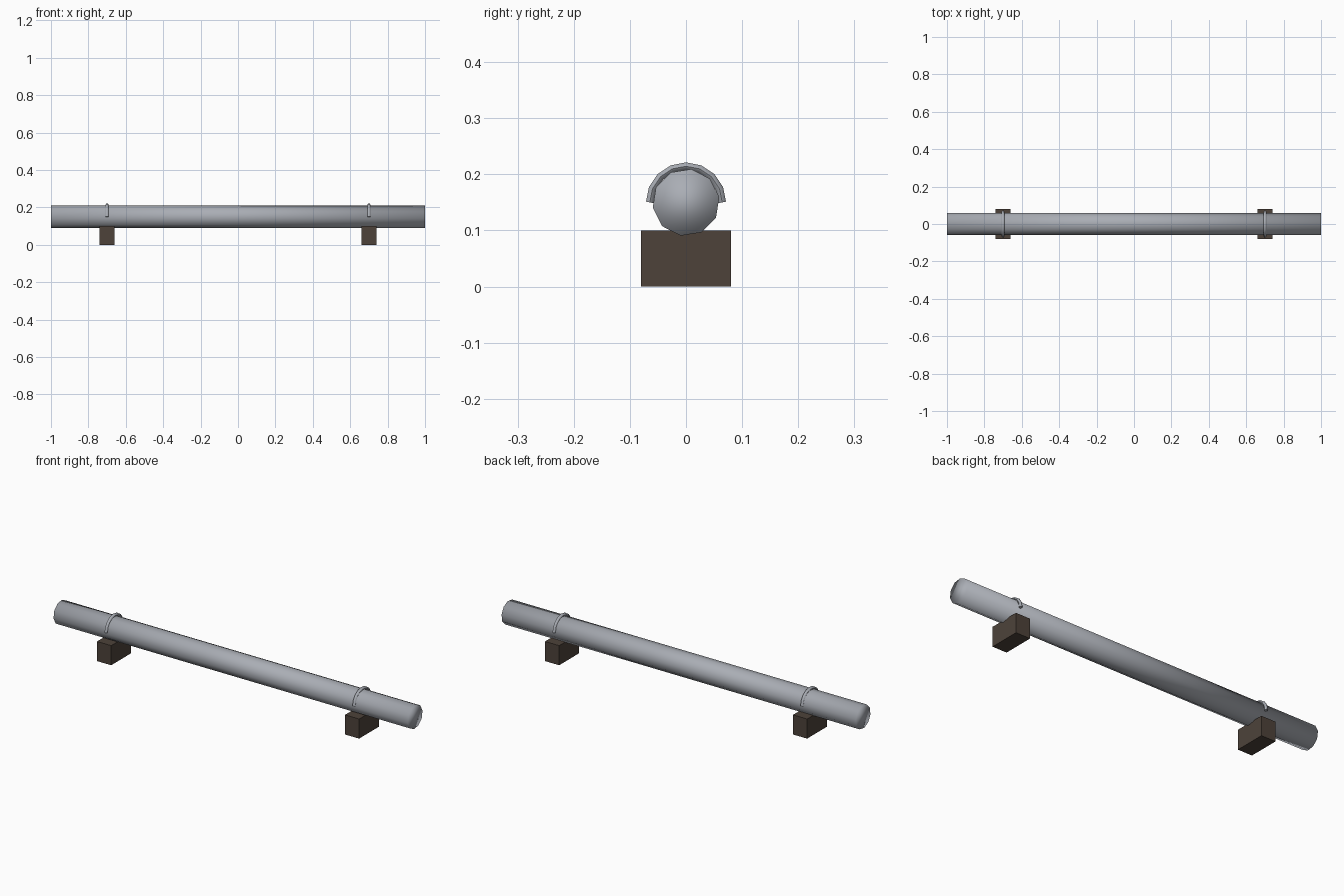
import bpy
from math import pi, cos, sin, radians

cube = bpy.data.objects.get("Cube")
if cube:
    bpy.data.objects.remove(cube, do_unlink=True)


def make_material(name, color):
    mat = bpy.data.materials.new(name)
    mat.use_nodes = True
    mat.diffuse_color = color
    mat.node_tree.nodes["Principled BSDF"].inputs["Base Color"].default_value = color
    return mat


steel = make_material("grey steel", (0.40, 0.42, 0.46, 1))
wood = make_material("dark brown", (0.075, 0.055, 0.042, 1))

PIPE_Z = 0.15
CLAMP_X = 0.70

# Ten-sided pipe, shaded smooth right across its end caps
bpy.ops.mesh.primitive_cylinder_add(vertices=10, radius=0.06, depth=2,
                                    location=(0, 0, PIPE_Z), rotation=(0, pi / 2, 0))
pipe = bpy.context.object
pipe.name = "pipe"
bpy.ops.object.transform_apply(location=False, rotation=True, scale=False)
pipe.rotation_euler.x = radians(9)
bpy.ops.object.transform_apply(location=False, rotation=True, scale=False)
bpy.ops.object.shade_smooth()
pipe.data.materials.append(steel)


def add_support(side, x):
    # Square block under the pipe
    bpy.ops.mesh.primitive_cube_add(size=1, location=(x, 0, 0.05))
    block = bpy.context.object
    block.name = side + "_support_block"
    block.scale = (0.08, 0.16, 0.1)
    bpy.ops.object.transform_apply(location=False, rotation=False, scale=True)
    block.data.materials.append(wood)

    # Half-round strap over the pipe
    curve = bpy.data.curves.new(side + "_strap", "CURVE")
    curve.dimensions = "3D"
    curve.bevel_depth = 0.008
    curve.bevel_resolution = 1
    curve.use_fill_caps = True
    spline = curve.splines.new("POLY")
    steps = 8
    spline.points.add(steps)
    for i, point in enumerate(spline.points):
        a = pi * i / steps
        point.co = (0, 0.0645 * cos(a), 0.0645 * sin(a), 1)
    strap = bpy.data.objects.new(side + "_strap", curve)
    strap.location = (x, 0, PIPE_Z)
    bpy.context.collection.objects.link(strap)
    bpy.ops.object.select_all(action="DESELECT")
    strap.select_set(True)
    bpy.context.view_layer.objects.active = strap
    bpy.ops.object.convert(target="MESH")
    strap = bpy.context.object
    strap.data.materials.clear()
    strap.data.materials.append(steel)
    bpy.ops.object.shade_smooth_by_angle(angle=radians(60))


add_support("left", CLAMP_X)
add_support("right", -CLAMP_X)
